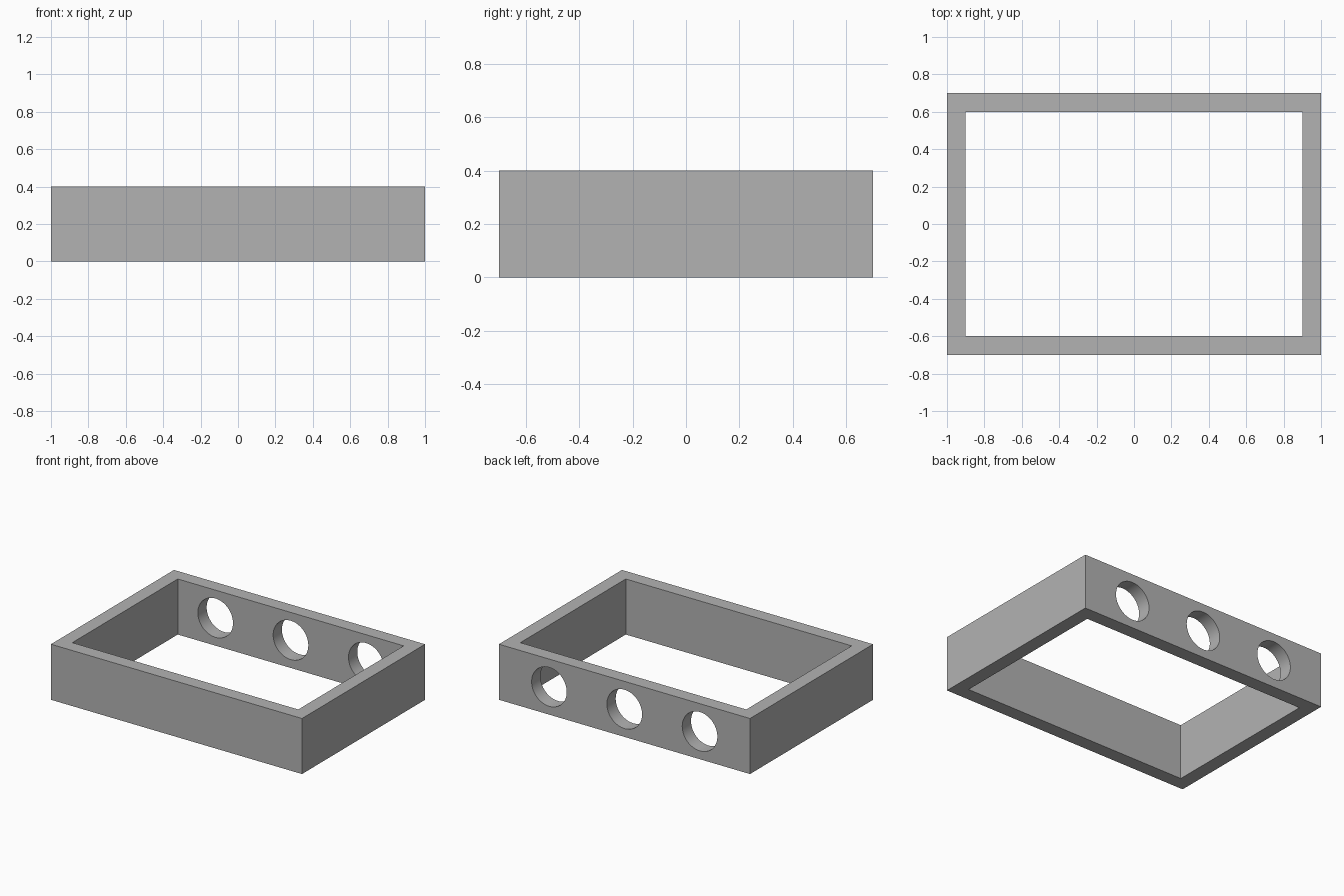
import bpy
import bmesh
from math import cos, sin, tau
from mathutils import Vector

cube = bpy.data.objects.get("Cube")
if cube:
    bpy.data.objects.remove(cube)

LENGTH, DEPTH, HEIGHT, WALL = 2.0, 1.4, 0.4, 0.1
HOLE_RADIUS, HOLE_SPACING, HOLE_SIDES = 0.14, 0.6, 64

# Single grey finish
grey = bpy.data.materials.new("grey")
grey.use_nodes = True
colour = (0.45, 0.45, 0.45, 1)
grey.diffuse_color = colour
grey.node_tree.nodes["Principled BSDF"].inputs["Base Color"].default_value = colour


def finish(name, bm):
    bmesh.ops.recalc_face_normals(bm, faces=bm.faces)
    mesh = bpy.data.meshes.new(name)
    bm.to_mesh(mesh)
    bm.free()
    mesh.materials.append(grey)
    obj = bpy.data.objects.new(name, mesh)
    bpy.context.collection.objects.link(obj)
    return obj


def rectangle(bm, half_x, half_y):
    corners = [(-1, -1), (1, -1), (1, 1), (-1, 1)]
    return [bm.verts.new((sx * half_x, sy * half_y, 0)) for sx, sy in corners]


# Open rectangular frame: a ring extruded upwards
bm = bmesh.new()
outer = rectangle(bm, LENGTH / 2, DEPTH / 2)
inner = rectangle(bm, LENGTH / 2 - WALL, DEPTH / 2 - WALL)
ring = []
for i in range(4):
    j = (i + 1) % 4
    ring.append(bm.faces.new((outer[i], outer[j], inner[j], inner[i])))
raised = bmesh.ops.extrude_face_region(bm, geom=ring, use_keep_orig=True)["geom"]
bmesh.ops.translate(bm, vec=(0, 0, HEIGHT),
                    verts=[v for v in raised if isinstance(v, bmesh.types.BMVert)])
frame = finish("frame", bm)

# Three round cutters through the back wall
bm = bmesh.new()
for k in (-1, 0, 1):
    centre = Vector((k * HOLE_SPACING, DEPTH / 2 - 2 * WALL, HEIGHT / 2))
    angles = [tau * i / HOLE_SIDES for i in range(HOLE_SIDES)]
    disc = bm.faces.new([bm.verts.new(centre + HOLE_RADIUS * Vector((cos(a), 0, sin(a))))
                         for a in angles])
    far = bmesh.ops.extrude_face_region(bm, geom=[disc], use_keep_orig=True)["geom"]
    bmesh.ops.translate(bm, vec=(0, 3 * WALL, 0),
                        verts=[v for v in far if isinstance(v, bmesh.types.BMVert)])
cutter = finish("hole_cutter", bm)
cutter.hide_render = True

# Cut the holes, then remove the cutter
bpy.ops.object.select_all(action='DESELECT')
frame.select_set(True)
bpy.context.view_layer.objects.active = frame
cut = frame.modifiers.new("round_holes", 'BOOLEAN')
cut.operation = 'DIFFERENCE'
cut.solver = 'EXACT'
cut.object = cutter
bpy.ops.object.modifier_apply(modifier=cut.name)
bpy.data.objects.remove(cutter)
bpy.ops.object.shade_smooth_by_angle()
